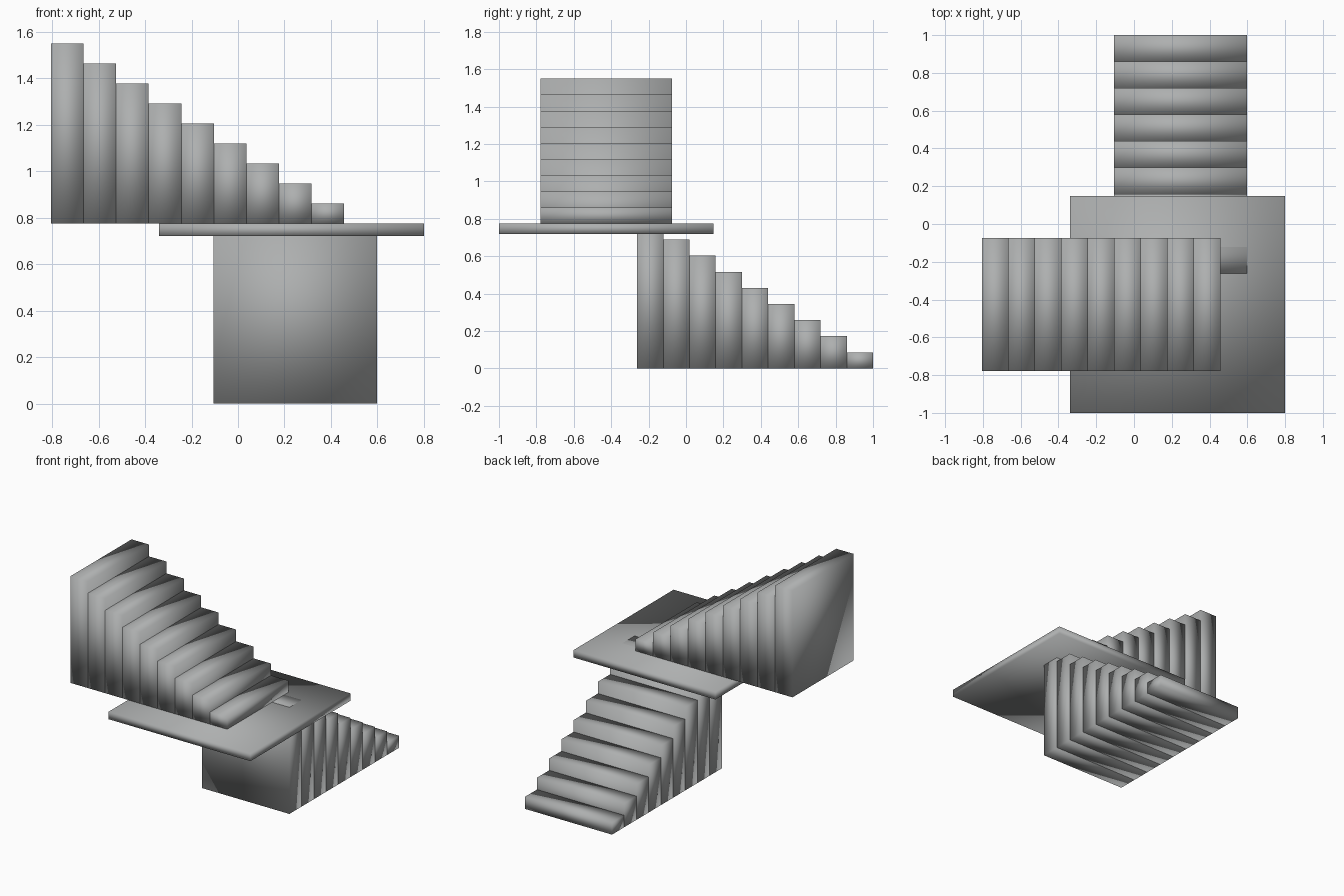
import bpy
import bmesh

if "Cube" in bpy.data.objects:
    bpy.data.objects.remove(bpy.data.objects["Cube"], do_unlink=True)

STEPS = 9
RUN = 0.1402      # tread depth
RISE = 0.0861     # riser height
LANDING_TOP = 0.775

grey = bpy.data.materials.new("stone_grey")
grey.use_nodes = True
colour = (0.42, 0.43, 0.43, 1.0)
grey.diffuse_color = colour
grey.node_tree.nodes["Principled BSDF"].inputs["Base Color"].default_value = colour


def box(name, low, high):
    """Smooth-shaded box between two opposite corners."""
    bm = bmesh.new()
    bmesh.ops.create_cube(bm, size=1.0)
    for v in bm.verts:
        for i in range(3):
            v.co[i] = high[i] if v.co[i] > 0 else low[i]
    for face in bm.faces:
        face.smooth = True
    mesh = bpy.data.meshes.new(name)
    bm.to_mesh(mesh)
    bm.free()
    mesh.materials.append(grey)
    obj = bpy.data.objects.new(name, mesh)
    bpy.context.collection.objects.link(obj)
    return obj


# Landing slab between the flights
box("landing", (-0.34, -1.0, 0.72), (0.80, 0.148, LANDING_TOP))

for i in range(STEPS):
    height = (i + 1) * RISE

    # Lower flight climbs from the back towards the front
    back = 1.0 - i * RUN
    box(f"lower_step_{i + 1}", (-0.105, back - RUN, 0.0),
        (0.597, back, height + 0.0005))

    # Upper flight climbs sideways from the landing
    start = 0.457 - i * RUN
    box(f"upper_step_{i + 1}", (start - RUN, -0.777, LANDING_TOP),
        (start, -0.074, LANDING_TOP + height))
